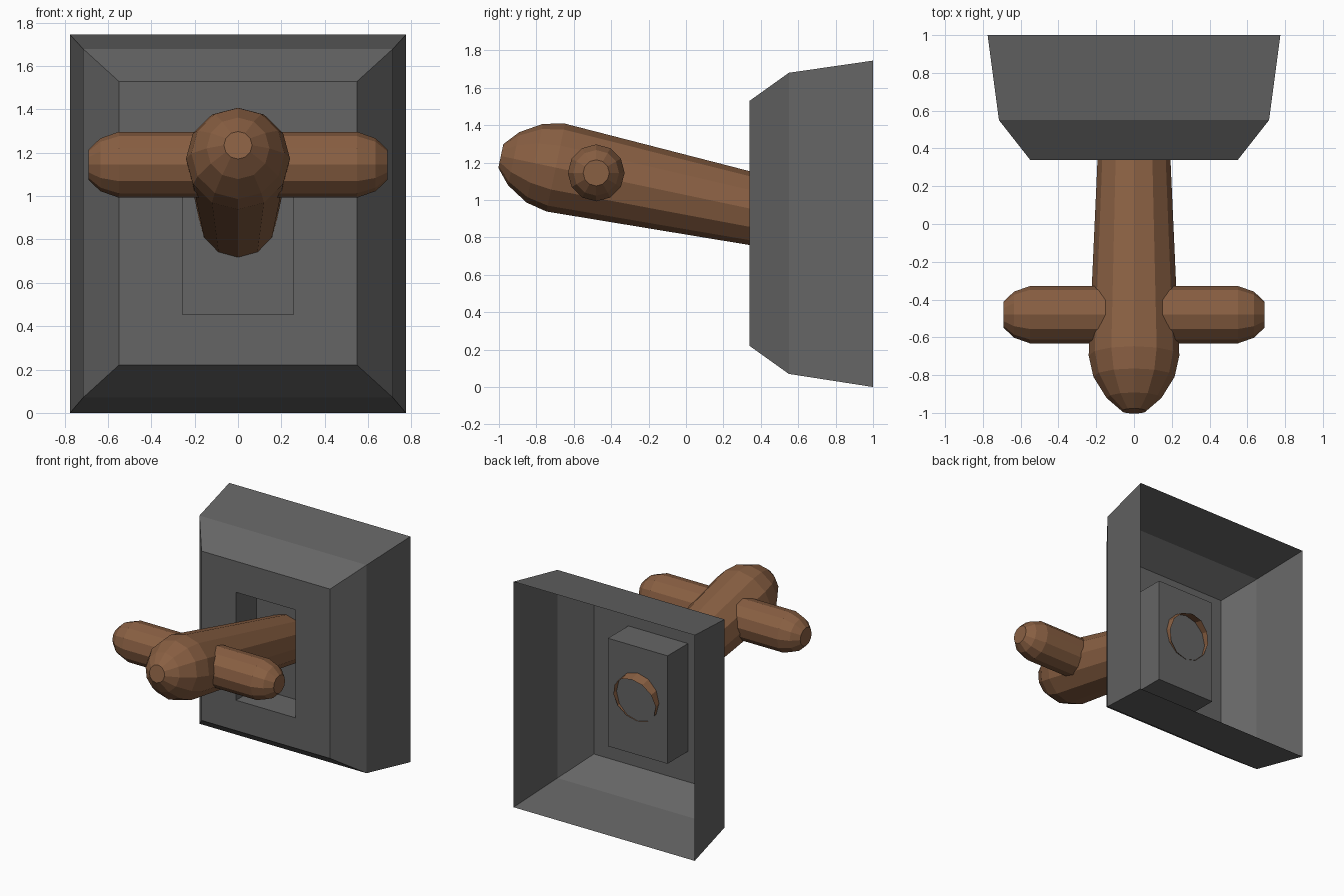
import bpy, bmesh, math
from mathutils import Vector

if "Cube" in bpy.data.objects:
    bpy.data.objects.remove(bpy.data.objects["Cube"])


def material(name, rgb):
    m = bpy.data.materials.new(name)
    m.diffuse_color = (*rgb, 1)
    m.use_nodes = True
    m.node_tree.nodes["Principled BSDF"].inputs["Base Color"].default_value = m.diffuse_color
    return m


GREY = material("dark grey", (0.13, 0.13, 0.13))
BROWN = material("wood brown", (0.25, 0.115, 0.055))


def loft(name, rings, mat, cap_first=False, cap_last=False):
    """Join successive rings of points with quads."""
    bm = bmesh.new()
    vs = [[bm.verts.new(p) for p in ring] for ring in rings]
    n = len(vs[0])
    for a, b in zip(vs, vs[1:]):
        for i in range(n):
            j = (i + 1) % n
            bm.faces.new((a[i], a[j], b[j], b[i]))
    if cap_first:
        bm.faces.new(vs[0][::-1])
    if cap_last:
        bm.faces.new(vs[-1])
    bmesh.ops.recalc_face_normals(bm, faces=bm.faces)
    me = bpy.data.meshes.new(name)
    bm.to_mesh(me)
    bm.free()
    me.materials.append(mat)
    ob = bpy.data.objects.new(name, me)
    bpy.context.collection.objects.link(ob)
    return ob


def rect(hx, y, z0, z1):
    return [(-hx, y, z0), (hx, y, z0), (hx, y, z1), (-hx, y, z1)]


def turned(name, origin, axis, up, profile, sides=12, **caps):
    """Round bar along an axis from (distance, radius) pairs."""
    origin, axis, up = Vector(origin), Vector(axis).normalized(), Vector(up).normalized()
    side = axis.cross(up)
    angles = [2 * math.pi * i / sides for i in range(sides)]
    rings = [[origin + axis * d + (up * math.cos(a) + side * math.sin(a)) * r
              for a in angles] for d, r in profile]
    return loft(name, rings, BROWN, **caps)


# Bevelled wall plate, open at the back, with a recessed pocket in front
loft("wall_plate", [
    rect(0.775, 1.0, 0.0, 1.745),
    rect(0.715, 0.55, 0.07, 1.68),
    rect(0.55, 0.34, 0.22, 1.53),
    rect(0.255, 0.34, 0.455, 1.29),
    rect(0.255, 0.59, 0.455, 1.29),
], GREY, cap_last=True)

# Tilted tapering peg with a rounded tip, open where it passes the pocket
tilt = math.radians(11.9)
c, s = math.cos(tilt), math.sin(tilt)
turned("main_peg", (0, -0.99, 1.235), (0, c, -s), (0, s, c),
       [(0, 0.065), (0.07, 0.145), (0.185, 0.215), (0.30, 0.24), (1.656, 0.18)],
       cap_first=True)

# Cross bar with rounded ends
half = [(0.69, 0.07), (0.635, 0.122), (0.55, 0.152)]
turned("cross_bar", (0, -0.48, 1.145), (1, 0, 0), (0, 0, 1),
       [(-d, r) for d, r in half] + half[::-1], cap_first=True, cap_last=True)
